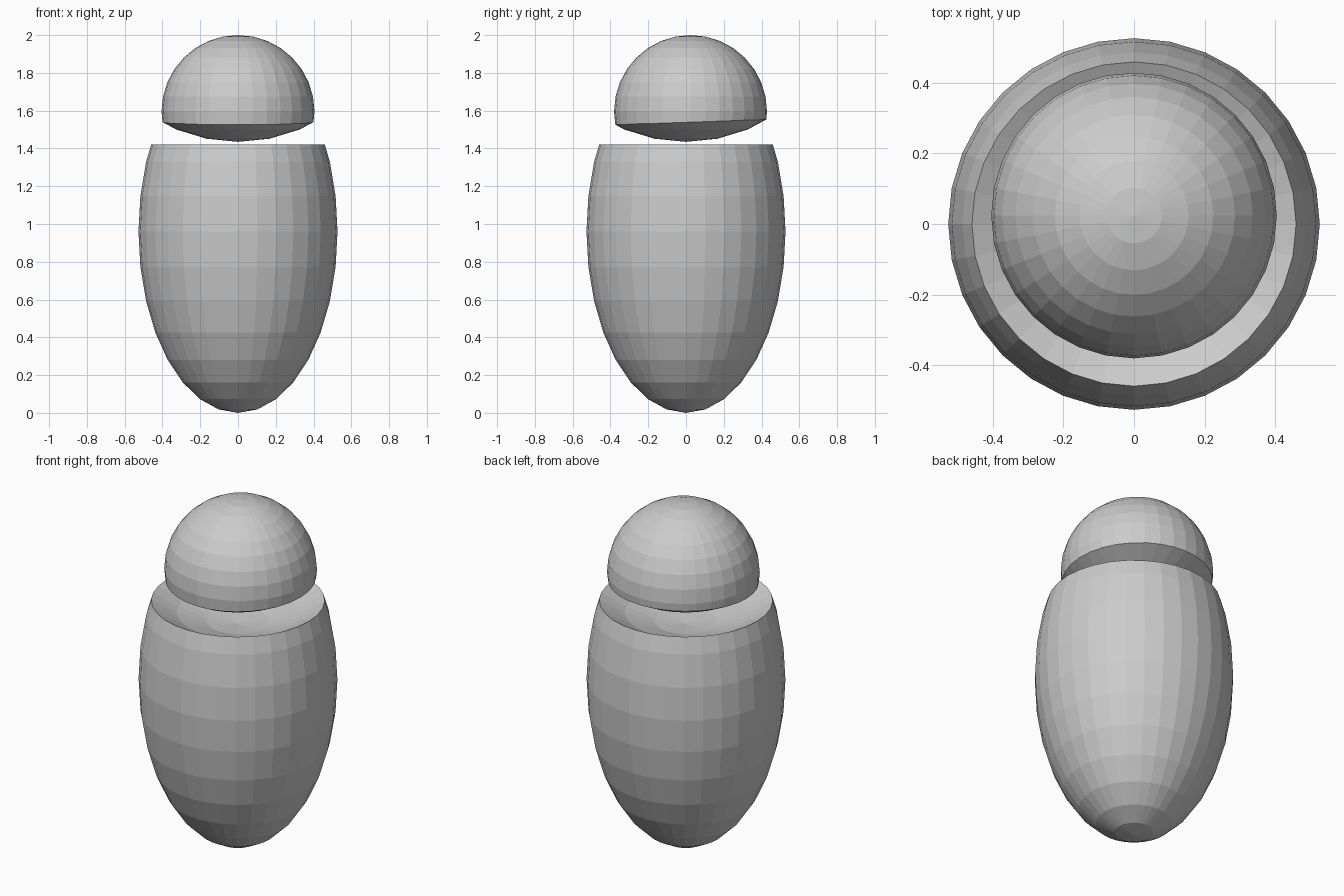
import bpy

if "Cube" in bpy.data.objects:
    bpy.data.objects.remove(bpy.data.objects["Cube"])


def ball(name, radius, centre, stretch=1.0):
    """Low-poly sphere, optionally stretched along z."""
    bpy.ops.mesh.primitive_uv_sphere_add(segments=32, ring_count=16, radius=radius, location=centre)
    obj = bpy.context.object
    obj.name = name
    obj.scale.z = stretch
    bpy.ops.object.transform_apply(location=False, rotation=False, scale=True)
    return obj


def carve(target, cutter, operation):
    """Apply a boolean and remove the cutter."""
    mod = target.modifiers.new("carve", 'BOOLEAN')
    mod.operation = operation
    mod.solver = 'EXACT'
    mod.object = cutter
    bpy.context.view_layer.objects.active = target
    bpy.ops.object.modifier_apply(modifier=mod.name)
    bpy.data.objects.remove(cutter, do_unlink=True)


DISH_R = 0.85  # large sphere that shapes both sides of the neck gap

# Body: tall egg with a shallow dish scooped out of the top
body = ball("body", 0.527, (0, 0, 0.96), 0.96 / 0.527)
carve(body, ball("dish_cutter", DISH_R, (0, 0, 2.133)), 'DIFFERENCE')

# Head: sphere set slightly back, its underside rounded by the same large sphere
head = ball("head", 0.405, (0, 0.024, 1.595))
carve(head, ball("underside_cutter", DISH_R, (0, 0, 1.435 + DISH_R)), 'INTERSECT')
